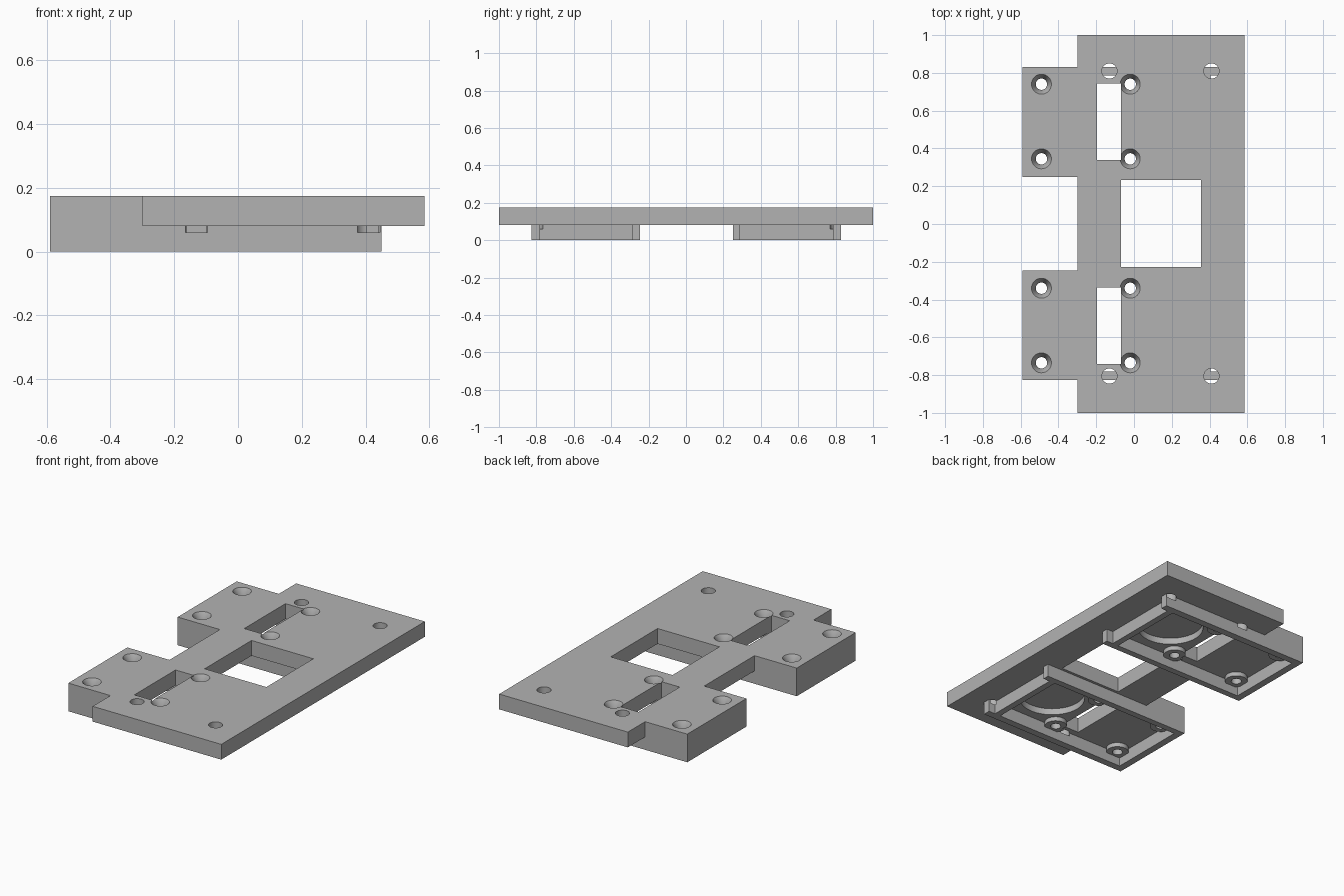
import bpy
from math import radians

cube = bpy.data.objects.get("Cube")
if cube:
    bpy.data.objects.remove(cube, do_unlink=True)

grey = bpy.data.materials.new("plain_grey")
grey.use_nodes = True
colour = (0.45, 0.45, 0.45, 1)
grey.diffuse_color = colour
grey.node_tree.nodes["Principled BSDF"].inputs["Base Color"].default_value = colour

BOTTOM, TOP, CEILING = 0.0, 0.175, 0.08
OVER = 0.05          # how far cutters pass through a surface
MID = 0.0025         # y of the mirror line between the two trays


def box(name, x, y, z):
    """Box spanning the given (min, max) ranges."""
    bpy.ops.mesh.primitive_cube_add(size=1)
    ob = bpy.context.object
    ob.name = name
    for v in ob.data.vertices:
        v.co = [r[0] if c < 0 else r[1] for c, r in zip(v.co, (x, y, z))]
    ob.data.materials.append(grey)
    return ob


def cone(name, x, y, z0, z1, r0, r1=None, sides=40):
    """Upright cylinder, or cone when the radii differ."""
    bpy.ops.mesh.primitive_cone_add(
        vertices=sides, radius1=r0, radius2=r0 if r1 is None else r1,
        depth=z1 - z0, location=(x, y, (z0 + z1) / 2))
    ob = bpy.context.object
    ob.name = name
    ob.data.materials.append(grey)
    return ob


def combine(target, other, operation):
    """Apply a boolean and drop the second object."""
    mod = target.modifiers.new(operation, 'BOOLEAN')
    mod.operation, mod.solver, mod.object = operation, 'EXACT', other
    bpy.context.view_layer.objects.active = target
    bpy.ops.object.modifier_apply(modifier=mod.name)
    bpy.data.objects.remove(other, do_unlink=True)


def across(side, near, far):
    """Y range of a part on one side of the mirror line."""
    return sorted((MID + side * near, MID + side * far))


# Main plate
plate = box("mounting_plate", (-0.3, 0.585), (-1, 1), (CEILING, TOP))

screws = [(x, y) for x in (-0.49, -0.02) for y in (0.3425, 0.7375)]
for side in (-1, 1):
    # Tray block with its tab
    combine(plate, box("tray", (-0.59, 0.45), across(side, 0.2475, 0.8275),
                       (BOTTOM, TOP)), 'UNION')
    # Hollow inside of the tray, and the set-back end wall
    inner = across(side, 0.2875, 0.7825)
    for x in ((-0.545, 0.365), (0.405, 0.5)):
        combine(plate, box("hollow", x, inner, (-OVER, CEILING)), 'DIFFERENCE')
    # Shallow round recess in the ceiling
    combine(plate, cone("recess", 0.175, MID + side * 0.5375,
                        CEILING - 0.03, CEILING + 0.04, 0.19, sides=64), 'DIFFERENCE')
    # Screw bosses
    for x, y in screws:
        combine(plate, cone("boss", x, MID + side * y, 0.053, 0.12, 0.065), 'UNION')
    # Slot
    combine(plate, box("slot", (-0.195, -0.07), across(side, 0.3375, 0.7425),
                       (-OVER, TOP + OVER)), 'DIFFERENCE')
    # Countersunk screw holes
    for x, y in screws:
        y = MID + side * y
        combine(plate, cone("bore", x, y, -OVER, TOP + OVER, 0.03), 'DIFFERENCE')
        combine(plate, cone("sink", x, y, TOP - 0.04, TOP + 0.01, 0.03, 0.0585), 'DIFFERENCE')
    # Plain holes that notch the tray wall
    for x in (-0.13, 0.41):
        combine(plate, cone("hole", x, MID + side * 0.8075, 0.06, TOP + OVER, 0.04), 'DIFFERENCE')

# Central window
combine(plate, box("window", (-0.07, 0.355), (-0.228, 0.233), (0.03, TOP + OVER)), 'DIFFERENCE')

# Smooth the round holes, keep the corners crisp
bpy.ops.object.select_all(action='DESELECT')
plate.select_set(True)
bpy.context.view_layer.objects.active = plate
bpy.ops.object.shade_smooth_by_angle(angle=radians(30))
